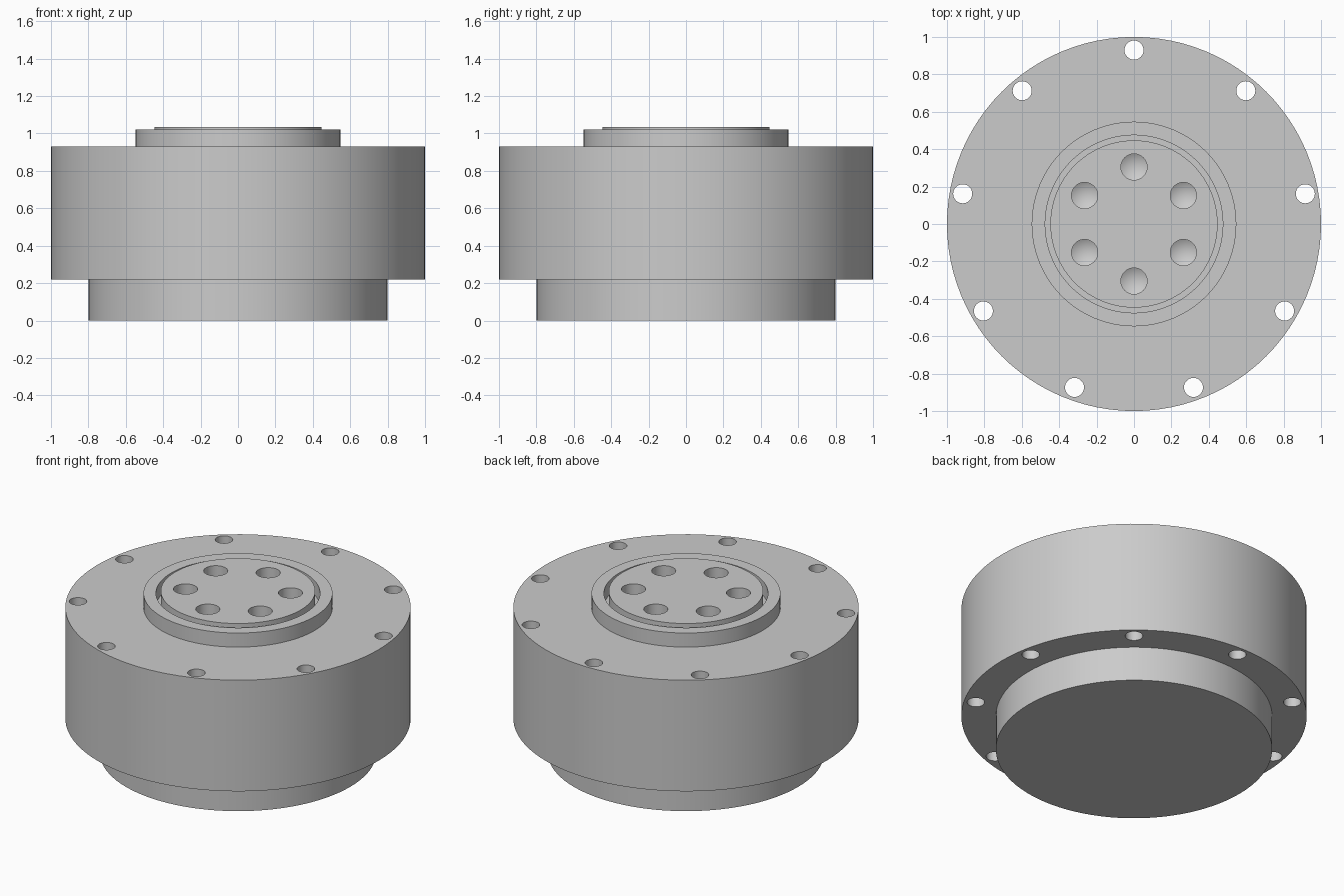
import bpy, bmesh, math

if "Cube" in bpy.data.objects:
    bpy.data.objects.remove(bpy.data.objects["Cube"])

SEGMENTS = 96


def lathe(bm, profile, segments, cx=0.0, cy=0.0):
    """Spin (radius, z) points, bottom to top, about a vertical axis into a closed solid."""
    rings = []
    for r, z in profile:
        if r == 0:
            rings.append([bm.verts.new((cx, cy, z))])
        else:
            rings.append([bm.verts.new((cx + r * math.sin(2 * math.pi * i / segments),
                                        cy + r * math.cos(2 * math.pi * i / segments), z))
                          for i in range(segments)])
    for a, b in zip(rings, rings[1:]):
        for i in range(segments):
            j = (i + 1) % segments
            if len(a) == 1:
                bm.faces.new((a[0], b[j], b[i]))
            else:
                bm.faces.new((a[i], a[j], b[j], b[i]))
    for ring in (rings[0], rings[-1]):
        if len(ring) > 1:
            bm.faces.new(ring)


def finish(bm, name):
    bmesh.ops.recalc_face_normals(bm, faces=bm.faces[:])
    mesh = bpy.data.meshes.new(name)
    bm.to_mesh(mesh)
    bm.free()
    obj = bpy.data.objects.new(name, mesh)
    bpy.context.collection.objects.link(obj)
    return obj


def polar(count, radius):
    for i in range(count):
        a = 2 * math.pi * i / count
        yield radius * math.sin(a), radius * math.cos(a)


grey = bpy.data.materials.new("machined_grey")
grey.diffuse_color = (0.6, 0.6, 0.6, 1)
grey.use_nodes = True
grey.node_tree.nodes["Principled BSDF"].inputs["Base Color"].default_value = grey.diffuse_color

# Housing: base spigot, wide drum, raised collar, groove and output face
bm = bmesh.new()
lathe(bm, [(0.80, 0.0), (0.80, 0.22), (1.0, 0.22), (1.0, 0.93), (0.547, 0.93),
           (0.547, 1.02), (0.475, 1.02), (0.475, 0.93), (0.447, 0.93), (0.447, 1.034)],
      SEGMENTS)
housing = finish(bm, "flanged_housing")
housing.data.materials.append(grey)

# Cutter: nine through holes in the rim, six drilled holes with conical tips
bm = bmesh.new()
for x, y in polar(9, 0.93):
    lathe(bm, [(0.051, 0.1), (0.051, 1.1)], 32, x, y)
for x, y in polar(6, 0.305):
    lathe(bm, [(0, 0.79), (0.07, 0.83), (0.07, 1.2)], 32, x, y)
cutter = finish(bm, "hole_cutter")
cutter.hide_render = True

cut = housing.modifiers.new("holes", 'BOOLEAN')
cut.operation = 'DIFFERENCE'
cut.solver = 'EXACT'
cut.object = cutter

bpy.context.view_layer.objects.active = housing
housing.select_set(True)
bpy.ops.object.modifier_apply(modifier="holes")
bpy.data.objects.remove(cutter)
bpy.ops.object.shade_smooth_by_angle(angle=math.radians(25))
